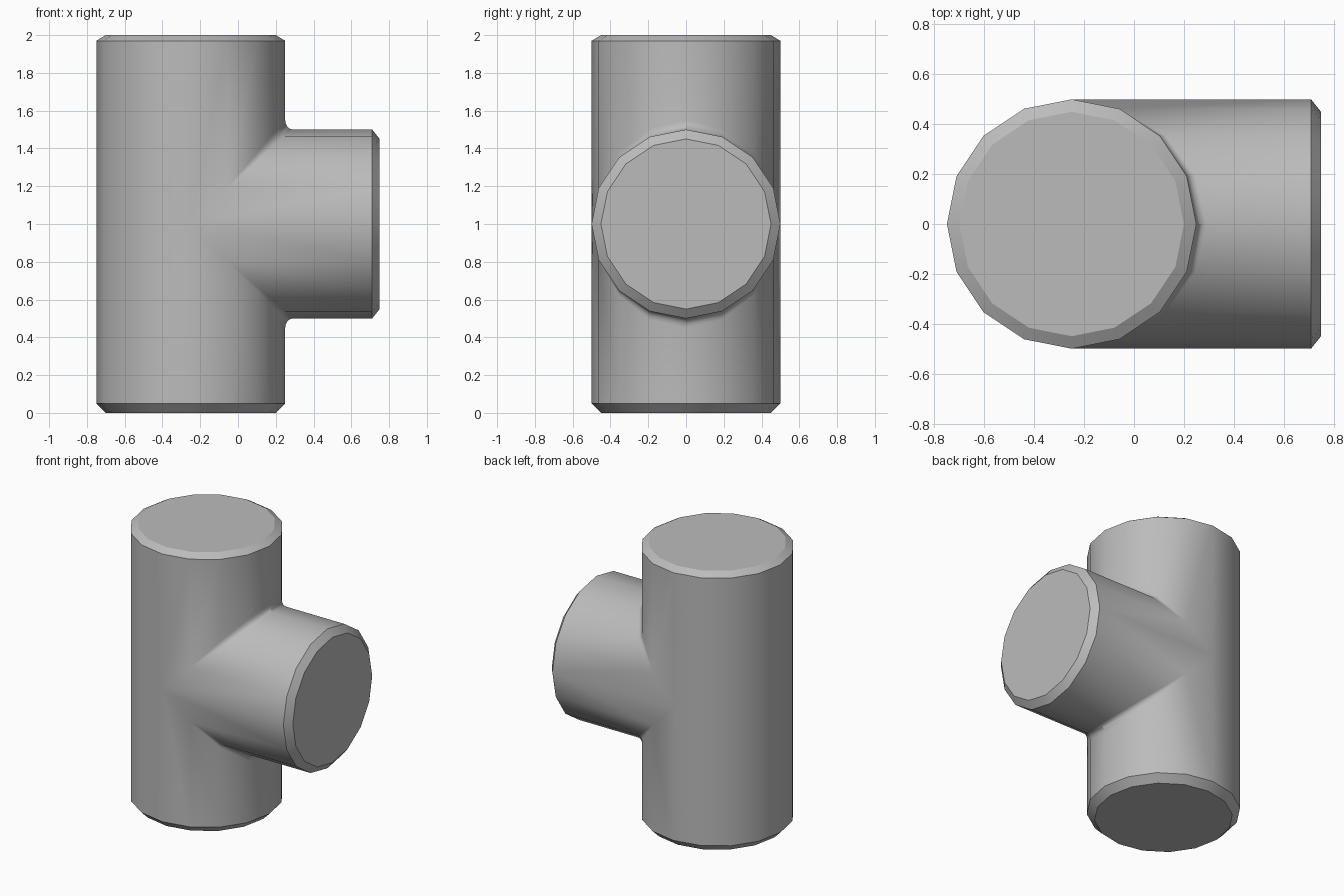
import bpy, bmesh
from math import sin, cos, pi, radians

cube = bpy.data.objects.get("Cube")
if cube:
    bpy.data.objects.remove(cube)

SIDES, R, CAP_R, AXIS_X = 16, 0.5, 0.45, -0.25
FILLET_STEPS = 4

bm = bmesh.new()


def face(points):
    bm.faces.new([bm.verts.new(p) for p in points])


def loft(a, b):
    for i in range(len(a) - 1):
        face((a[i], a[i + 1], b[i + 1], b[i]))


def run_ring(k, radius, z):
    a = 2 * pi * k / SIDES
    return (AXIS_X + radius * cos(a), radius * sin(a), z)


def seam(k, side, step):
    """Point on the fillet where the two tubes meet; step 0 lies on the branch, 1 on the run."""
    a = 2 * pi * k / SIDES
    c = max(0, cos(a))
    grow = max(0, (c - cos(3 * pi / 8)) / (1 - cos(3 * pi / 8)))
    dx, dz, t = 0.04 * grow, 0.05 * grow, step * pi / 2
    return (AXIS_X + R * cos(a) + dx * (1 - sin(t)), R * sin(a),
            1 + side * (R * c + dz * (1 - cos(t))))


# Upright run: walls from the seam to each end, then chamfer and cap
ring = range(SIDES + 1)
for side, shoulder, end in ((1, 1.97, 2), (-1, 0.05, 0)):
    wall = [run_ring(k, R, shoulder) for k in ring]
    rim = [run_ring(k, CAP_R, end) for k in ring]
    loft([seam(k, side, 1) for k in ring], wall)
    loft(wall, rim)
    face(rim[:-1])

# Side branch: both halves share the run's vertices along the seam
half = range(-SIDES // 4, SIDES // 4 + 1)
cap = []
for side in (1, -1):
    rows = [[seam(k, side, s / FILLET_STEPS) for k in half] for s in range(FILLET_STEPS + 1)]
    for a, b in zip(rows, rows[1:]):
        loft(a, b)
    wall, rim = [], []
    for k in half:
        a = 2 * pi * k / SIDES
        wall.append((0.71, R * sin(a), 1 + side * R * cos(a)))
        rim.append((0.75, CAP_R * sin(a), 1 + side * CAP_R * cos(a)))
    loft(rows[0], wall)
    loft(wall, rim)
    cap += rim[:-1] if side > 0 else rim[:0:-1]
face(cap)

# Weld into one closed skin
bmesh.ops.remove_doubles(bm, verts=bm.verts, dist=0.0005)
bmesh.ops.dissolve_degenerate(bm, edges=bm.edges, dist=0.0005)
bmesh.ops.recalc_face_normals(bm, faces=bm.faces)

mesh = bpy.data.meshes.new("pipe_tee")
bm.to_mesh(mesh)
bm.free()
tee = bpy.data.objects.new("pipe_tee", mesh)
bpy.context.collection.objects.link(tee)

# Plain grey finish
grey = bpy.data.materials.new("plain_grey")
grey.use_nodes = True
colour = (0.5, 0.5, 0.5, 1)
grey.diffuse_color = colour
grey.node_tree.nodes["Principled BSDF"].inputs["Base Color"].default_value = colour
mesh.materials.append(grey)

bpy.ops.object.select_all(action="DESELECT")
tee.select_set(True)
bpy.context.view_layer.objects.active = tee
bpy.ops.object.shade_smooth_by_angle(angle=radians(28))
